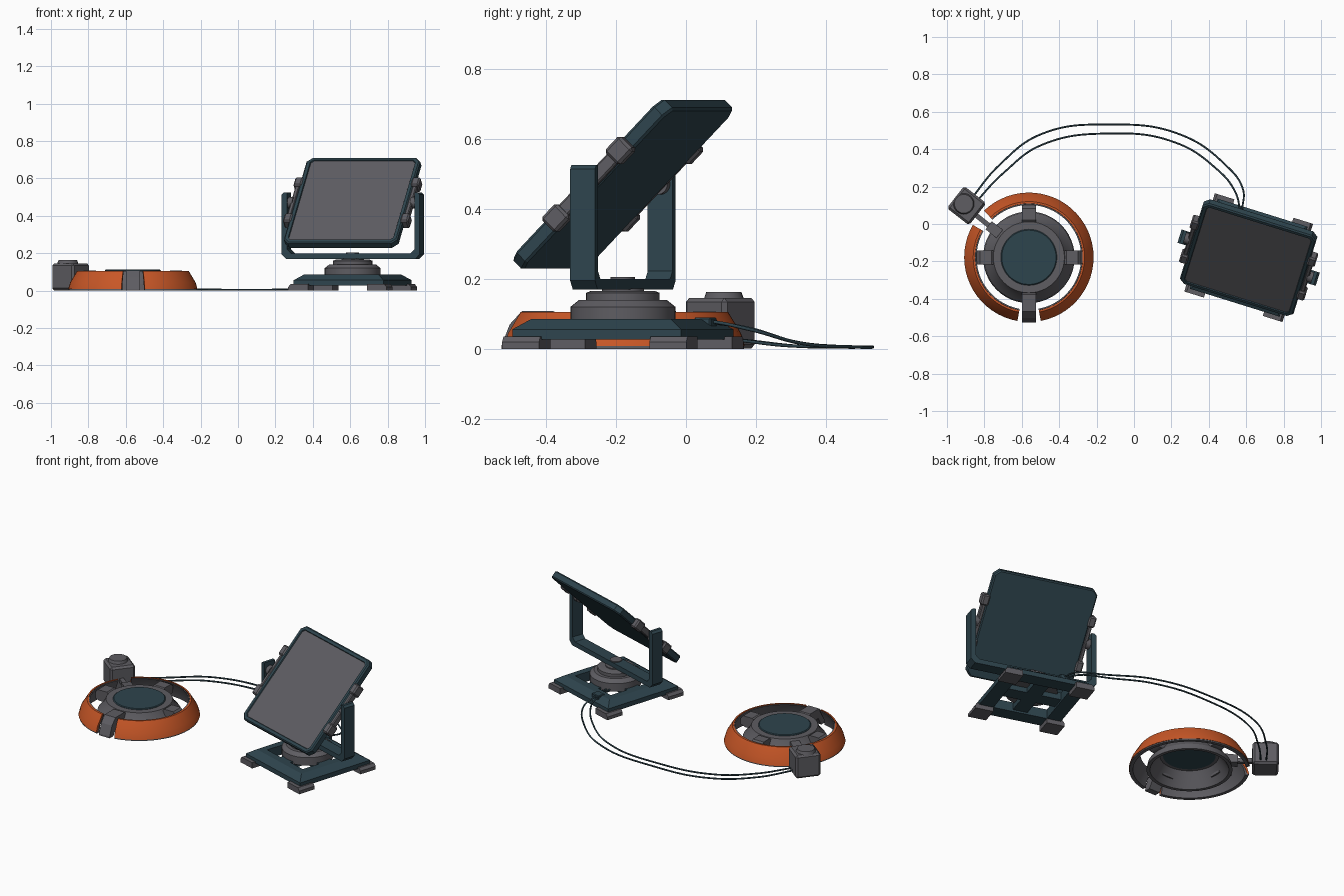
import bpy, bmesh
from math import radians, sin, cos, pi, sqrt
from mathutils import Matrix, Vector

if "Cube" in bpy.data.objects:
    bpy.data.objects.remove(bpy.data.objects["Cube"])


def material(name, rgb):
    m = bpy.data.materials.new(name)
    m.diffuse_color = (*rgb, 1)
    m.use_nodes = True
    m.node_tree.nodes["Principled BSDF"].inputs["Base Color"].default_value = m.diffuse_color
    return m


TEAL = material("dark_teal", (0.027, 0.058, 0.075))
GREY = material("grey", (0.112, 0.109, 0.122))
ORANGE = material("orange", (0.58, 0.095, 0.02))


def T(x, y, z=0):
    return Matrix.Translation((x, y, z))


def R(deg, axis='Z'):
    return Matrix.Rotation(radians(deg), 4, axis)


def finish(name, bm, mat, M, smooth=False):
    bmesh.ops.recalc_face_normals(bm, faces=bm.faces)
    me = bpy.data.meshes.new(name)
    bm.to_mesh(me)
    bm.free()
    me.materials.append(mat)
    ob = bpy.data.objects.new(name, me)
    bpy.context.collection.objects.link(ob)
    ob.matrix_world = M
    if smooth:
        bpy.ops.object.select_all(action='DESELECT')
        ob.select_set(True)
        bpy.context.view_layer.objects.active = ob
        bpy.ops.object.shade_smooth_by_angle(angle=radians(25))
    return ob


def lathe(name, profile, mat, M, segs=48, a0=0, a1=360, smooth=True):
    """Spin a closed (r, z) profile round z; partial arcs get end caps."""
    bm = bmesh.new()
    full = a1 - a0 >= 360
    rings = []
    for i in range(segs if full else segs + 1):
        a = radians(a0 + (a1 - a0) * i / segs)
        rings.append([bm.verts.new((r * cos(a), r * sin(a), z)) for r, z in profile])
    n = len(profile)
    for i in range(segs):
        A, B = rings[i], rings[(i + 1) % len(rings)]
        for j in range(n):
            k = (j + 1) % n
            bm.faces.new((A[j], B[j], B[k], A[k]))
    if not full:
        bm.faces.new(rings[0])
        bm.faces.new(rings[-1])
    bmesh.ops.remove_doubles(bm, verts=bm.verts, dist=1e-5)
    return finish(name, bm, mat, M, smooth)


def prism(name, profile, width, mat, M, bevel=0):
    """Extrude an (x, z) outline along y, centred."""
    bm = bmesh.new()
    f = bm.faces.new([bm.verts.new((x, -width / 2, z)) for x, z in profile])
    ext = bmesh.ops.extrude_face_region(bm, geom=[f])
    vs = [v for v in ext['geom'] if isinstance(v, bmesh.types.BMVert)]
    bmesh.ops.translate(bm, verts=vs, vec=(0, width, 0))
    if bevel:
        bmesh.ops.bevel(bm, geom=list(bm.edges), offset=bevel, segments=1, affect='EDGES')
    return finish(name, bm, mat, M)


def box(name, size, mat, M, bevel=0):
    x, z = size[0] / 2, size[2] / 2
    return prism(name, [(-x, -z), (x, -z), (x, z), (-x, z)], size[1], mat, M, bevel)


# ---------- round pad ----------
P = T(-0.562, -0.178)
shell = [(.346, .008), (.335, .045), (.298, .106), (.288, .106), (.325, .04), (.335, .008)]
lining = [(.343, 0), (.343, .008), (.333, .01), (.323, .04), (.287, .103),
          (.28, .103), (.314, .04), (.322, 0)]
for side, a0, a1 in (("right", -79.4, 134), ("left", 150, 259.8)):
    lathe("pad_ring_shell_" + side, shell, ORANGE, P, int((a1 - a0) / 6), a0, a1)
    lathe("pad_ring_lining_" + side, lining, GREY, P, int((a1 - a0) / 6), a0, a1)
lathe("pad_body", [(.245, 0), (.238, .035), (.208, .07), (.19, .106), (.15, .106),
                   (.15, .09), (.168, .09), (.188, .06), (.225, 0)], GREY, P)
lathe("pad_button", [(0, .09), (.15, .09), (.15, .108), (.145, .112), (0, .112)], TEAL, P)
arm = [(.19, .04), (.19, .1), (.2, .108), (.262, .108), (.28, .09), (.28, .05), (.25, .04)]
for i in range(3):
    prism(f"pad_arm_{i + 1}", arm, .075, GREY, P @ R(90 * i))
prism("pad_front_arm", [(.19, .04), (.19, .1), (.2, .108), (.29, .108), (.325, .07),
                        (.348, .01), (.348, 0), (.31, 0), (.28, .05)], .075, GREY, P @ R(270))

# ---------- connector box beside the pad ----------
B = T(-0.895, 0.098) @ R(-38)
box("connector_box", (.15, .15, .145), GREY, B @ T(0, 0, .0735), .012)
lathe("connector_cap", [(0, .14), (.058, .14), (.05, .163), (0, .163)], GREY,
      T(-0.91, .108), 24)
prism("connector_link", [(.23, .05), (.44, .05), (.44, .075), (.23, .075)], .026, GREY, P @ R(141.5))
prism("connector_link_collar", [(.2, .04), (.275, .04), (.275, .088), (.2, .095)], .055,
      GREY, P @ R(141.5))

# ---------- panel stand ----------
S = T(0.613, -0.18) @ R(-17.3)
q = sqrt(2)
lathe("base_frame", [(.252 * q, .027), (.252 * q, .056), (.208 * q, .086),
                     (.165 * q, .086), (.165 * q, .027)], TEAL, S, 4, 45, 405, False)
for i in range(2):
    box(f"base_cross_beam_{i + 1}", (.36, .09, .045), TEAL, S @ R(90 * i) @ T(0, 0, .0615))
foot = [(.165, 0), (.275, 0), (.275, .02), (.262, .036), (.165, .036)]
for i, (sx, sy) in enumerate(((1, 1), (-1, 1), (-1, -1), (1, -1))):
    M = S @ (T(0, sy * .22) if sx > 0 else T(0, sy * .22) @ R(180))
    prism(f"base_foot_{i + 1}", foot, .11, GREY, M)
lathe("turntable", [(0, .07), (.15, .07), (.15, .12), (.125, .14), (.105, .14),
                    (.105, .16), (.09, .166), (0, .166)], GREY, S, 40)
lathe("turntable_spindle", [(0, .16), (.06, .16), (.06, .172), (.035, .172),
                            (.035, .205), (0, .205)], GREY, S, 24)

# U-shaped bracket
half = [(.345, .525), (.375, .525), (.387, .513), (.387, .195), (.362, .17)]
inner = [(.357, .222), (.335, .2)]
outline = [half[0], *half[1:], *[(-x, z) for x, z in reversed(half)],
           *[(-x, z) for x, z in inner], *reversed(inner)]
outline = [(x if abs(x) != .345 else (.357 if x > 0 else -.357), z) for x, z in outline]
prism("bracket", outline, .074, TEAL, S)

# ---------- tilted panel ----------
Q = S @ T(0, 0, .47) @ R(45.5, 'X')
c, w, h, t = .03, .318, .322, .0225
bm = bmesh.new()
pts = [(w - c, -h), (w, c - h), (w, h - c), (w - c, h),
       (c - w, h), (-w, h - c), (-w, c - h), (c - w, -h)]
f = bm.faces.new([bm.verts.new((x, y, t)) for x, y in pts])
ext = bmesh.ops.extrude_face_region(bm, geom=[f])
bmesh.ops.translate(bm, vec=(0, 0, -2 * t),
                    verts=[v for v in ext['geom'] if isinstance(v, bmesh.types.BMVert)])
bmesh.ops.recalc_face_normals(bm, faces=bm.faces)
caps = [f for f in bm.faces if abs(f.normal.z) > .9]
bmesh.ops.bevel(bm, geom=list({e for f in caps for e in f.edges}), offset=.007,
                segments=1, affect='EDGES')
bm.faces.ensure_lookup_table()
front = [f for f in bm.faces if f.normal.z > .9]
bmesh.ops.inset_region(bm, faces=front, thickness=.018)
bmesh.ops.inset_region(bm, faces=front, thickness=.003, depth=-.006)
front[0].material_index = 1
panel = finish("panel", bm, TEAL, Q)
panel.data.materials.append(GREY)

# side rails with end clamps, and pivots to the bracket
for side, s in (("right", 1), ("left", -1)):
    box("panel_rail_" + side, (.024, .3, .04), GREY, Q @ T(s * .328, 0, 0), .005)
    for end in (-1, 1):
        box(f"panel_clamp_{side}_{'top' if end > 0 else 'bottom'}", (.045, .065, .06),
            GREY, Q @ T(s * .328, end * .135, 0), .008)
    lathe("panel_pivot_" + side, [(0, 0), (.03, 0), (.03, .04), (0, .04)], GREY,
          Q @ R(s * 90, 'Y') @ T(0, 0, .33), 16)

# ---------- cables ----------
cables = {
    "outer_cable": [(-.89, .1, .03), (-.85, .16, .025), (-.717, .318, .008), (-.5, .479, .006),
                    (-.13, .532, .006), (.246, .479, .006), (.487, .318, .018),
                    (.583, .184, .055), (.578, .07, .078), (.58, -.05, .08)],
    "inner_cable": [(-.87, .08, .03), (-.82, .145, .025), (-.69, .28, .01), (-.5, .42, .006),
                    (-.13, .484, .006), (.22, .436, .007), (.433, .302, .022),
                    (.54, .174, .06), (.565, .07, .075), (.56, -.05, .08)],
}
for name, path in cables.items():
    cu = bpy.data.curves.new(name, 'CURVE')
    cu.dimensions = '3D'
    cu.bevel_depth = .005
    cu.bevel_resolution = 1
    sp = cu.splines.new('BEZIER')
    sp.bezier_points.add(len(path) - 1)
    for bp, co in zip(sp.bezier_points, path):
        bp.co = co
        bp.handle_left_type = bp.handle_right_type = 'AUTO'
    cu.materials.append(TEAL)
    ob = bpy.data.objects.new(name, cu)
    bpy.context.collection.objects.link(ob)
box("cable_socket", (.06, .05, .03), TEAL, T(.572, .055, .075) @ R(-17.3), .004)
